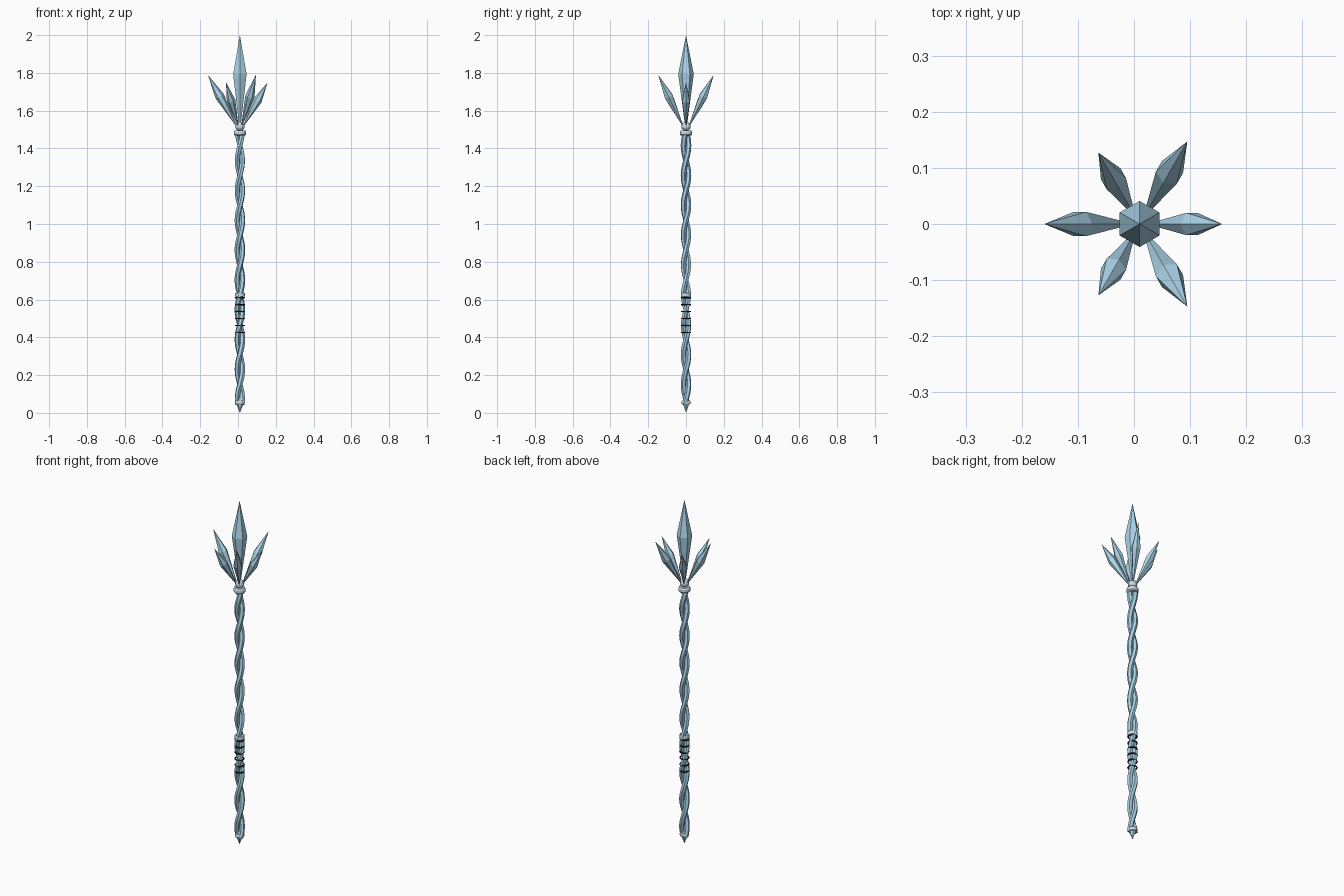
import bpy, bmesh
from math import pi, sin, cos, radians
from mathutils import Vector

if "Cube" in bpy.data.objects:
    bpy.data.objects.remove(bpy.data.objects["Cube"])

CX = 0.01  # shaft axis


def material(name, rgb):
    m = bpy.data.materials.new(name)
    m.diffuse_color = (*rgb, 1)
    m.use_nodes = True
    m.node_tree.nodes["Principled BSDF"].inputs["Base Color"].default_value = m.diffuse_color
    return m


ICE = material("ice", (0.42, 0.68, 0.83))
PALE = material("pale_metal", (0.62, 0.74, 0.82))
DARK = material("dark_wrap", (0.02, 0.02, 0.03))


def lathe(name, profile, sides, mat, start=0.0):
    """Flat-faced turned solid from (radius, z) pairs; zero radius makes a point."""
    bm = bmesh.new()
    rings = []
    for r, z in profile:
        if r == 0:
            rings.append([bm.verts.new((0, 0, z))] * sides)
        else:
            rings.append([bm.verts.new((r * cos(start + 2 * pi * i / sides),
                                        r * sin(start + 2 * pi * i / sides), z))
                          for i in range(sides)])
    for a, b in zip(rings, rings[1:]):
        for i in range(sides):
            j = (i + 1) % sides
            bm.faces.new(list(dict.fromkeys((a[i], a[j], b[j], b[i]))))
    for ring in (rings[0], rings[-1]):
        if ring[0] is not ring[1]:
            bm.faces.new(ring)
    bmesh.ops.recalc_face_normals(bm, faces=bm.faces[:])
    me = bpy.data.meshes.new(name)
    bm.to_mesh(me)
    bm.free()
    ob = bpy.data.objects.new(name, me)
    bpy.context.collection.objects.link(ob)
    me.materials.append(mat)
    ob.location.x = CX
    return ob


def crystal(name, base, tip, radius):
    """Six-sided shard, widest a little past the middle."""
    base, tip = Vector(base), Vector(tip)
    length = (tip - base).length
    ob = lathe(name, [(radius * 0.12, 0), (radius, length * 0.57), (0, length)],
               6, ICE, pi / 6)
    ob.rotation_euler = (tip - base).to_track_quat('Z', 'Y').to_euler()
    ob.location = base + Vector((CX, 0, 0))


# Crystal head: one tall shard, six leaning shards alternating large and small
crystal("centre_crystal", (0, 0, 1.52), (0, 0, 2.0), 0.041)
for k in range(6):
    a = radians(60 * k)
    big = k % 2 == 1
    reach, top, rad = (0.170, 1.79, 0.025) if big else (0.147, 1.75, 0.023)
    crystal(f"side_crystal_{k + 1}", (0.022 * cos(a), 0.022 * sin(a), 1.525),
            (reach * cos(a), reach * sin(a), top), rad)

# Two twisted strands of the shaft
HALF_TURN, OFFSET, STRAND = 0.158, 0.0135, 0.0145
Z0, Z1, STEPS = 0.045, 1.48, 110
for s in range(2):
    cu = bpy.data.curves.new("shaft_strand", 'CURVE')
    cu.dimensions = '3D'
    cu.bevel_depth = STRAND
    cu.bevel_resolution = 1
    cu.use_fill_caps = True
    sp = cu.splines.new('POLY')
    sp.points.add(STEPS)
    for i, p in enumerate(sp.points):
        z = Z0 + (Z1 - Z0) * i / STEPS
        a = pi / 2 + pi * (z - 1.257) / HALF_TURN + pi * s
        p.co = (OFFSET * cos(a), OFFSET * sin(a), z, 1)
    sp.use_smooth = False
    ob = bpy.data.objects.new(f"shaft_strand_{s + 1}", cu)
    ob.location.x = CX
    bpy.context.collection.objects.link(ob)
    cu.materials.append(ICE)

# Head collar and ball
lathe("head_collar", [(0.027, 1.468), (0.032, 1.474), (0.032, 1.488), (0.027, 1.496)], 16, PALE)
lathe("head_ball", [(0, 1.492)] + [(0.025 * sin(pi * i / 8), 1.517 - 0.025 * cos(pi * i / 8))
                                   for i in range(1, 8)] + [(0, 1.542)], 12, PALE)

# Grip: pale collar above six thin dark bands
lathe("grip_collar", [(0.025, 0.615), (0.027, 0.62), (0.027, 0.631), (0.025, 0.636)], 16, PALE)
for k in range(6):
    bpy.ops.mesh.primitive_torus_add(location=(CX, 0, 0.426 + 0.0368 * k), major_radius=0.0235,
                                     minor_radius=0.004, major_segments=20, minor_segments=6)
    band = bpy.context.object
    band.name = f"grip_band_{k + 1}"
    band.data.materials.append(DARK)

# Foot collar and spike
lathe("foot_collar", [(0.022, 0.045), (0.025, 0.05), (0.025, 0.06), (0.022, 0.065)], 12, PALE)
lathe("foot_spike", [(0, 0), (0.02, 0.05), (0.012, 0.075)], 6, ICE)
